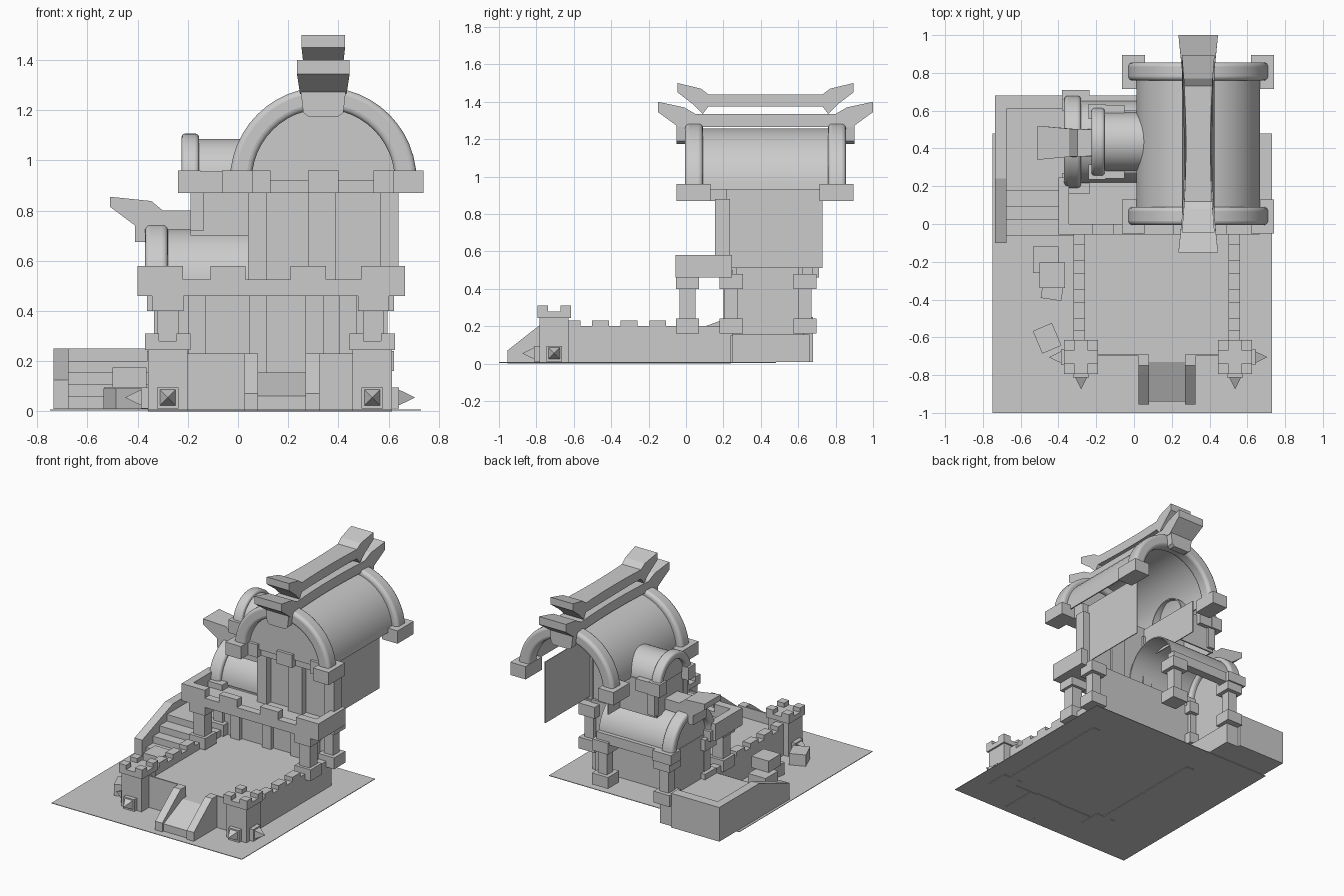
import bpy, bmesh
from math import pi, cos, sin
from mathutils import Matrix

old = bpy.data.objects.get("Cube")
if old:
    bpy.data.objects.remove(old)

stone = bpy.data.materials.new("grey stone")
stone.use_nodes = True
GREY = (0.6, 0.6, 0.6, 1)
stone.diffuse_color = GREY
stone.node_tree.nodes["Principled BSDF"].inputs["Base Color"].default_value = GREY


def finish(name, bm, smooth=False, bevel=0):
    bmesh.ops.recalc_face_normals(bm, faces=bm.faces)
    mesh = bpy.data.meshes.new(name)
    bm.to_mesh(mesh)
    bm.free()
    mesh.materials.append(stone)
    ob = bpy.data.objects.new(name, mesh)
    bpy.context.collection.objects.link(ob)
    if bevel:
        mod = ob.modifiers.new("rounded", "BEVEL")
        mod.width, mod.segments, mod.angle_limit = bevel, 4, 0.8
    if smooth:
        bpy.ops.object.select_all(action="DESELECT")
        ob.select_set(True)
        bpy.context.view_layer.objects.active = ob
        bpy.ops.object.shade_smooth_by_angle(angle=0.6)
    return ob


def box(name, x, y, z, turn=0):
    """Block between the (low, high) pairs, turned about its own centre."""
    bm = bmesh.new()
    mid = [(a + b) / 2 for a, b in (x, y, z)]
    size = [b - a for a, b in (x, y, z)]
    m = Matrix.Translation(mid) @ Matrix.Rotation(turn, 4, "Z") @ Matrix.Diagonal((*size, 1))
    bmesh.ops.create_cube(bm, size=1, matrix=m)
    return finish(name, bm)


def block(name, cx, cy, w, z):
    return box(name, (cx - w, cx + w), (cy - w, cy + w), z)


def prism(name, pts, axis, a, b, flare=None, **kw):
    """Extrude a profile along x (points are y, z) or along y (points are x, z)."""
    bm = bmesh.new()
    place = (lambda p, t: (t, *p)) if axis == "x" else (lambda p, t: (p[0], t, p[1]))
    ends = []
    for t in (a, b):
        ring = []
        for p in pts:
            s = (a + b) / 2 + (t - (a + b) / 2) * (flare(p[0]) if flare else 1)
            ring.append(bm.verts.new(place(p, s)))
        bm.faces.new(ring)
        ends.append(ring)
    n = len(pts)
    for i in range(n):
        j = (i + 1) % n
        bm.faces.new((ends[0][i], ends[0][j], ends[1][j], ends[1][i]))
    return finish(name, bm, **kw)


def half_circle(c, z, r, n=24):
    return [(c + r * cos(pi * i / n), z + r * sin(pi * i / n)) for i in range(n + 1)]


def vault(name, axis, c, z, outer, inner, a, b, bevel=0):
    pts = half_circle(c, z, outer) + half_circle(c, z, inner)[::-1]
    return prism(name, pts, axis, a, b, smooth=True, bevel=bevel)


def column(name, x, y, w, cap_w):
    block(name + "_base", x, y, cap_w, (0.16, 0.24))
    block(name + "_shaft", x, y, w, (0.24, 0.4))
    block(name + "_cap", x, y, cap_w, (0.4, 0.48))


# Ground sheet and raised courtyard
box("ground", (-0.75, 0.73), (-1, 0.48), (0.004, 0.008))
box("courtyard_floor", (-0.29, 0.53), (-0.695, 0.25), (0.01, 0.155))
for x in (-0.29, 0.53):
    box("side_wall", (x - 0.03, x + 0.03), (-0.65, 0.24), (0, 0.2))
    for i in range(4):
        y = -0.61 + i * 0.153
        box("side_wall_merlon", (x - 0.03, x + 0.03), (y - 0.045, y + 0.045), (0.2, 0.23))
for x in ((-0.22, 0.08), (0.27, 0.48)):
    box("front_wall", x, (-0.7, -0.69), (0, 0.23))

# Entrance ramp with sloped cheeks
prism("ramp", [(-0.94, 0), (-0.94, 0.06), (-0.73, 0.155), (-0.68, 0.155), (-0.68, 0)], "x", 0.08, 0.27)
for x in (0.025, 0.27):
    prism("ramp_cheek", [(-0.955, 0), (-0.955, 0.07), (-0.79, 0.2), (-0.75, 0.23), (-0.69, 0.23), (-0.69, 0)],
          "x", x, x + 0.055)

# Corner towers with spikes on the two outer faces
for cx, side in ((-0.28, -1), (0.535, 1)):
    cy = -0.705
    block("tower_body", cx, cy, 0.078, (0, 0.245))
    block("tower_cap", cx, cy, 0.09, (0.245, 0.28))
    for sx in (-1, 1):
        for sy in (-1, 1):
            block("tower_merlon", cx + sx * 0.062, cy + sy * 0.062, 0.028, (0.28, 0.31))
    for dx, dy in ((side, 0), (0, -1)):
        px, py = cx + dx * 0.065, cy + dy * 0.065
        block("spike_mount", px, py, 0.042, (0.012, 0.095))
        bm = bmesh.new()
        m = (Matrix.Translation((px + dx * 0.073, py + dy * 0.073, 0.055))
             @ Matrix.Rotation(pi / 2, 4, (-dy, dx, 0)) @ Matrix.Rotation(pi / 4, 4, "Z"))
        bmesh.ops.create_cone(bm, cap_ends=True, segments=4, radius1=0.045, radius2=0, depth=0.065, matrix=m)
        finish("spike", bm)

# Lower storey: front wall, open annex under the side vault, columns and piers
box("lower_front_wall", (-0.33, 0.56), (0.23, 0.25), (0.15, 0.5))
box("annex_plinth", (-0.36, -0.26), (0.24, 0.66), (0.008, 0.155))
box("annex_left_wall", (-0.33, -0.31), (0.24, 0.63), (0.15, 0.5))
for x, y in ((-0.3, 0.242), (0.56, 0.242), (-0.3, 0.637), (0.18, 0.637)):
    column("corner_column", x, y, 0.035, 0.062)
for x in (-0.165, 0.08, 0.305, 0.44):
    box("wall_pier", (x - 0.035, x + 0.035), (0.2, 0.24), (0.15, 0.47))

# Balcony on two front columns
for x in (-0.28, 0.54):
    column("balcony_column", x, 0.008, 0.042, 0.062)
box("balcony_deck", (-0.39, 0.66), (-0.04, 0.245), (0.46, 0.49))
box("balcony_front_rail", (-0.4, 0.665), (-0.055, 0), (0.46, 0.525))
for x in ((-0.4, -0.22), (-0.11, 0.03), (0.21, 0.35), (0.49, 0.665)):
    box("balcony_merlon", x, (-0.055, 0), (0.525, 0.58))
for x in (-0.4, 0.61):
    box("balcony_side_rail", (x, x + 0.055), (-0.055, 0.245), (0.46, 0.58))

# Lower side vault, running from under the great roof to the left yard
box("lower_vault_beam", (-0.37, 0.22), (0.62, 0.68), (0.46, 0.53))
vault("lower_vault", "x", 0.435, 0.51, 0.218, 0.21, -0.29, 0.22)
vault("lower_vault_arch", "x", 0.435, 0.51, 0.245, 0.185, -0.37, -0.28, 0.02)
prism("lower_vault_end", half_circle(0.435, 0.5, 0.2), "x", -0.325, -0.315)
for y in (0.215, 0.655):
    box("lower_arch_foot", (-0.38, -0.235), (y - 0.055, y + 0.055), (0.46, 0.53))

# Upper storey front, pilasters and side sheets
box("upper_front_wall", (0.09, 0.59), (0.2, 0.22), (0.46, 0.94))
for a, b in ((0.04, 0.115), (0.28, 0.39), (0.565, 0.64)):
    box("pilaster", (a, b), (0.155, 0.235), (0.46, 0.88))
box("upper_right_wall", (0.582, 0.588), (0.2, 0.73), (0.51, 0.94))
box("upper_left_wall", (0.092, 0.098), (0.2, 0.73), (0.7, 0.94))
box("cornice", (0.05, 0.63), (0.07, 0.22), (0.87, 0.95))
for a, b in ((0.05, 0.13), (0.28, 0.4), (0.54, 0.63)):
    box("cornice_merlon", (a, b), (0.03, 0.2), (0.87, 0.96))

# Great barrel roof with end arches
vault("great_roof", "y", 0.34, 0.93, 0.328, 0.32, 0.05, 0.8)
prism("gable", half_circle(0.34, 0.92, 0.3), "y", 0.05, 0.06)
for y in (-0.005, 0.76):
    vault("great_arch", "y", 0.34, 0.92, 0.372, 0.285, y, y + 0.095, 0.022)
for x in (-0.003, 0.68):
    for y in (0.04, 0.805):
        box("arch_foot", (x - 0.06, x + 0.06), (y - 0.09, y + 0.09), (0.87, 0.96))


# Upturned ridge beams, wider towards the tips
def flare(y):
    return 1 + 0.5 * min(1, abs(y - 0.425) / 0.575) ** 2


def mirror_profile(half):
    return half + [(0.85 - y, z) for y, z in reversed(half)]


def straight(z, a, b, n=6):
    return [(a + (b - a) * i / n, z) for i in range(1, n)]


lower = [(-0.15, 1.345), (-0.15, 1.4), (-0.01, 1.37), (0.05, 1.335)] + straight(1.335, 0.05, 0.425)
low_bottom = [(0.89, 1.265)] + straight(1.265, 0.89, -0.04, 10) + [(-0.04, 1.265)]
prism("lower_ridge", mirror_profile(lower) + low_bottom, "x", 0.27, 0.41, flare)
upper = [(0.12, 1.375), (0.09, 1.335), (0.04, 1.385), (-0.045, 1.45), (-0.045, 1.5), (0.08, 1.47), (0.12, 1.44)]
upper = straight(1.375, 0.425, 0.12) + upper + straight(1.44, 0.12, 0.425)
prism("upper_ridge", mirror_profile(upper), "x", 0.275, 0.405, flare)
for y in (-0.05, 0.85):
    prism("ridge_bracket", [(0.26, 1.19), (0.28, 1.175), (0.4, 1.175), (0.42, 1.19), (0.43, 1.28), (0.25, 1.28)],
          "y", y, y + 0.05)

# Small upper vault on the left flank
for y in (0.27, 0.59):
    box("small_side_wall", (-0.19, 0.095), (y, y + 0.01), (0.7, 0.94))
    box("small_pilaster", (-0.19, -0.135), (y - 0.02, y + 0.03), (0.72, 0.88))
    box("small_cornice", (-0.19, -0.05), (y - 0.03, y + 0.04), (0.87, 0.955))
    box("small_arch_foot", (-0.24, -0.15), (y - 0.035, y + 0.045), (0.87, 0.96))
box("small_end_wall", (-0.185, -0.175), (0.28, 0.59), (0.7, 0.94))
vault("small_vault", "x", 0.435, 0.93, 0.156, 0.148, -0.17, 0.08)
vault("small_arch", "x", 0.435, 0.925, 0.182, 0.13, -0.225, -0.155, 0.016)
prism("small_vault_end", half_circle(0.435, 0.92, 0.14), "x", -0.19, -0.18)
prism("side_ridge", [(-0.51, 0.815), (-0.51, 0.855), (-0.345, 0.838), (-0.3, 0.8), (-0.18, 0.8), (-0.18, 0.725),
                     (-0.37, 0.725), (-0.37, 0.675), (-0.41, 0.675), (-0.41, 0.74)], "y", 0.36, 0.5,
      lambda x: 1 + 0.27 * max(0, (-0.2 - x) / 0.3) ** 2)

# Left yard: stairs up to a landing behind a parapet
prism("yard_outer_wall", [(-0.1, 0.01), (-0.1, 0.125), (0.24, 0.25), (0.68, 0.25), (0.68, 0.01)], "x", -0.735, -0.675)
box("yard_back_wall", (-0.735, -0.36), (0.61, 0.68), (0.01, 0.25))
for i, y in enumerate((-0.06, 0.02, 0.09, 0.175)):
    box("yard_step", (-0.68, -0.32), (y, 0.62), (0.01, 0.06 + i * 0.047))

# Loose crates
box("lower_crate", (-0.535, -0.4), (-0.26, -0.12), (0.01, 0.095))
box("upper_crate", (-0.5, -0.365), (-0.34, -0.205), (0.095, 0.175))
box("prop_crate", (-0.485, -0.375), (-0.4, -0.27), (0.01, 0.095), -0.15)
box("fallen_crate", (-0.515, -0.405), (-0.67, -0.54), (0.01, 0.09), 0.4)
